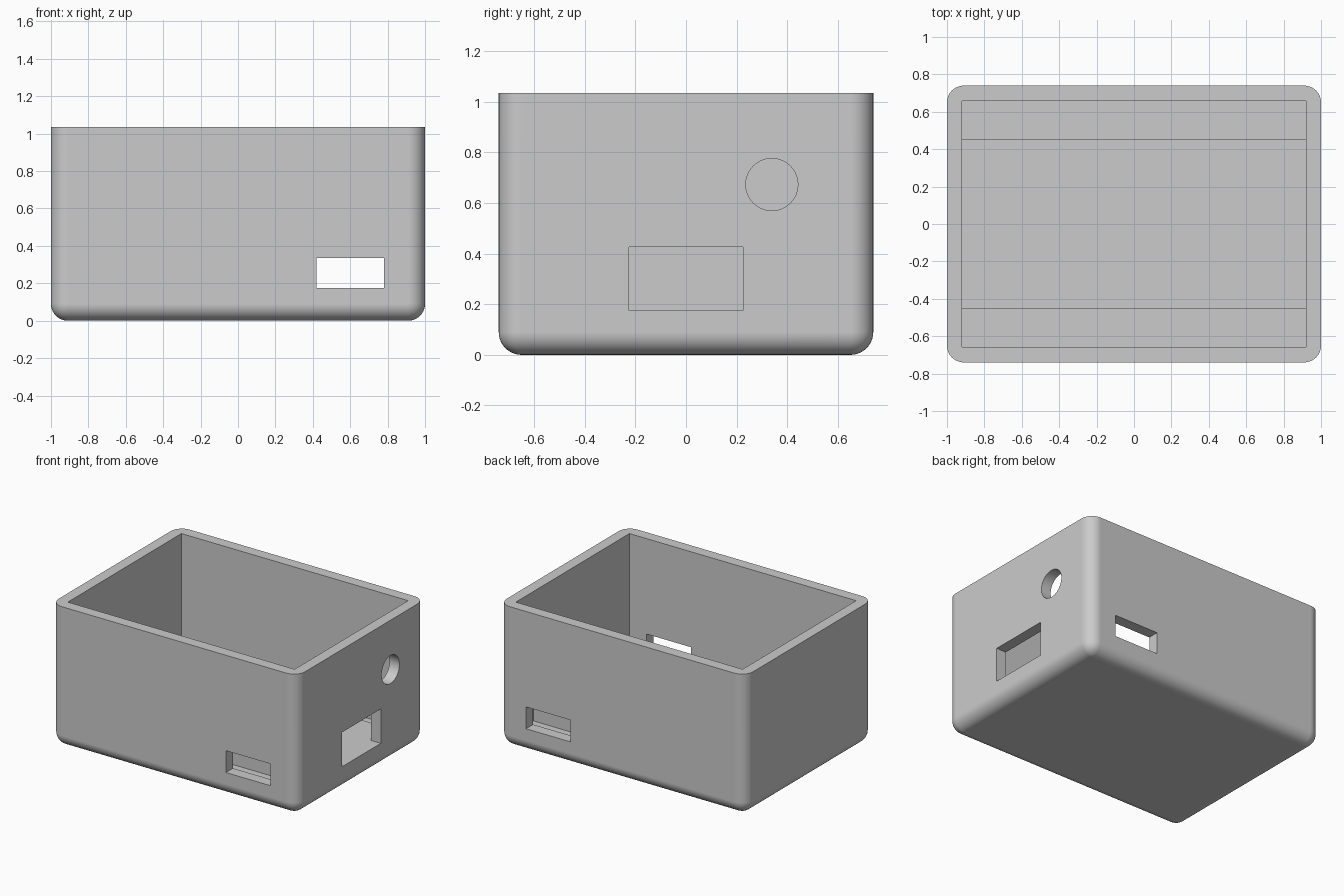
import bpy, bmesh, math
from mathutils import Matrix

if "Cube" in bpy.data.objects:
    bpy.data.objects.remove(bpy.data.objects["Cube"], do_unlink=True)

HX, HY, H = 1.0, 0.74, 1.035      # outer half sizes and height
IX, IY = 0.92, 0.658              # inner half sizes
FLOOR, DECK, DECK_Y = 0.085, 0.175, 0.453
RADIUS = 0.09

grey = bpy.data.materials.new("light_grey_plastic")
grey.use_nodes = True
colour = (0.6, 0.6, 0.6, 1)
grey.diffuse_color = colour
grey.node_tree.nodes["Principled BSDF"].inputs["Base Color"].default_value = colour


def make_object(name, bm):
    bmesh.ops.recalc_face_normals(bm, faces=bm.faces)
    mesh = bpy.data.meshes.new(name)
    bm.to_mesh(mesh)
    bm.free()
    mesh.materials.append(grey)
    ob = bpy.data.objects.new(name, mesh)
    bpy.context.collection.objects.link(ob)
    return ob


def block(x0, x1, y0, y1, z0, z1):
    bm = bmesh.new()
    size = Matrix.Diagonal((x1 - x0, y1 - y0, z1 - z0, 1))
    centre = Matrix.Translation(((x0 + x1) / 2, (y0 + y1) / 2, (z0 + z1) / 2))
    bmesh.ops.create_cube(bm, size=1, matrix=centre @ size)
    return bm


# Outer shell: every edge rounded except the top rim
bm = block(-HX, HX, -HY, HY, 0, H)
rounded = [e for e in bm.edges if min(v.co.z for v in e.verts) < 0.01]
bmesh.ops.bevel(bm, geom=rounded, offset=RADIUS, offset_type='OFFSET',
                segments=10, profile=0.5, affect='EDGES')
box = make_object("enclosure_box", bm)

# Cavity: lengthwise profile leaving a raised deck between two channels
bm = bmesh.new()
profile = [(-IY, H + 0.2), (-IY, FLOOR), (-DECK_Y, FLOOR), (-DECK_Y, DECK),
           (DECK_Y, DECK), (DECK_Y, FLOOR), (IY, FLOOR), (IY, H + 0.2)]
face = bm.faces.new([bm.verts.new((-IX, y, z)) for y, z in profile])
extruded = bmesh.ops.extrude_face_region(bm, geom=[face])["geom"]
bmesh.ops.translate(bm, vec=(2 * IX, 0, 0),
                    verts=[g for g in extruded if isinstance(g, bmesh.types.BMVert)])
cutters = [make_object("cavity_cutter", bm)]

# Matching slots in the front and back walls
for side, name in ((-1, "front"), (1, "back")):
    y0, y1 = sorted((side * (IY - 0.05), side * (HY + 0.1)))
    cutters.append(make_object(name + "_slot_cutter",
                               block(0.42, 0.78, y0, y1, DECK, 0.335)))

# Rectangular port, level with the deck, and round hole in the left wall
cutters.append(make_object("port_cutter",
                           block(IX - 0.05, HX + 0.1, -0.226, 0.226, DECK, 0.427)))
bm = bmesh.new()
bmesh.ops.create_cone(bm, cap_ends=True, segments=48, radius1=0.103, radius2=0.103,
                      depth=0.3, matrix=Matrix.Translation((HX, 0.339, 0.673))
                      @ Matrix.Rotation(math.pi / 2, 4, 'Y'))
cutters.append(make_object("round_hole_cutter", bm))

# Cut everything and discard the cutters
bpy.ops.object.select_all(action='DESELECT')
box.select_set(True)
bpy.context.view_layer.objects.active = box
for cutter in cutters:
    cutter.hide_render = True
    mod = box.modifiers.new("cut", 'BOOLEAN')
    mod.operation = 'DIFFERENCE'
    mod.solver = 'EXACT'
    mod.object = cutter
    bpy.ops.object.modifier_apply(modifier=mod.name)
    bpy.data.objects.remove(cutter, do_unlink=True)

# Smooth rounded edges with flat walls
bpy.ops.object.shade_smooth_by_angle(angle=math.radians(30))
normals = box.modifiers.new("flat_walls", 'WEIGHTED_NORMAL')
normals.keep_sharp = True
